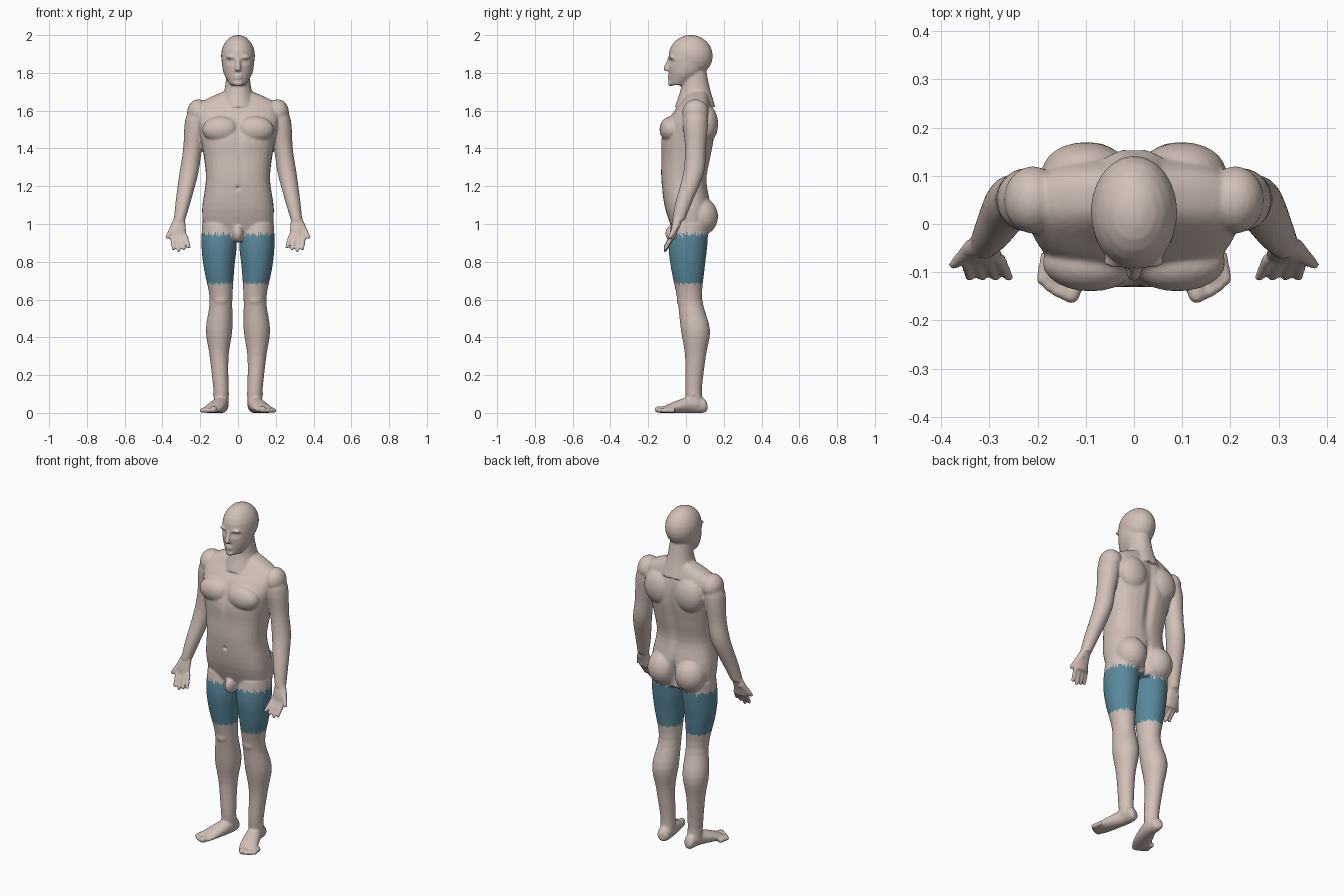
import bpy, bmesh, math
from mathutils import Vector, Matrix

default_cube = bpy.data.objects.get("Cube")
if default_cube:
    bpy.data.objects.remove(default_cube)


def make_material(name, red, green, blue):
    color = (red, green, blue, 1)
    material = bpy.data.materials.new(name)
    material.use_nodes = True
    material.diffuse_color = color
    shader = material.node_tree.nodes["Principled BSDF"]
    shader.inputs["Base Color"].default_value = color
    return material


bm = bmesh.new()
RIGHTWARD, BACKWARD, UPWARD = Vector((1, 0, 0)), Vector((0, 1, 0)), Vector((0, 0, 1))


def spline(before, start, end, after, t):
    """Smooth value between start and end."""
    tangent_in, tangent_out = (end - before) / 2, (after - start) / 2
    ease = t * t * (3 - 2 * t)
    return (start.lerp(end, ease) + tangent_in * t * (1 - t) ** 2
            - tangent_out * t * t * (1 - t))


def loft(rows, side=1, across=RIGHTWARD, along=BACKWARD, power=2, sides=32, steps=4):
    """Closed skin over rings given as x, y, z, half width, half depth."""
    rows = [Vector(row) for row in rows]
    padded = [rows[0], *rows, rows[-1]]
    stations = [spline(*padded[i:i + 4], step / steps)
                for i in range(len(rows) - 1) for step in range(steps)]
    stations.append(rows[-1])
    rings = []
    for x, y, z, width, depth in stations:
        ring = []
        for k in range(sides):
            angle = math.tau * k / sides
            c, s = math.cos(angle), math.sin(angle)
            point = Vector((x, y, z))
            point += across * width * math.copysign(abs(c) ** (2 / power), c)
            point += along * depth * math.copysign(abs(s) ** (2 / power), s)
            point.x *= side
            ring.append(bm.verts.new(point))
        rings.append(ring)
    for lower, upper in zip(rings, rings[1:]):
        for k in range(sides):
            bm.faces.new((lower[k - 1], lower[k], upper[k], upper[k - 1]))
    bm.faces.new(rings[0])
    bm.faces.new(rings[-1])


def limb(rows, side):
    """Loft whose rings are a little deeper than wide."""
    loft([(x, y, z, radius, radius * 1.1) for x, y, z, radius in rows], side)


def ball(center, size, side=1):
    x, y, z = center
    place = Matrix.Translation((x * side, y, z)) @ Matrix.Diagonal((*size, 1))
    bmesh.ops.create_uvsphere(bm, u_segments=24, v_segments=12, radius=1, matrix=place)


def digit(base, tip, base_radius, tip_radius, side):
    """Tapered finger or toe with a round end."""
    direction = Vector(tip) - Vector(base)
    across = direction.cross(RIGHTWARD).normalized()
    along = direction.cross(across).normalized()
    loft([(*base, base_radius, base_radius), (*tip, tip_radius, tip_radius)],
         side, across, along)
    ball(tip, [tip_radius] * 3, side)


# Torso
loft([(0, .06, 1.7, .08, .05), (0, .05, 1.64, .2, .08), (0, .03, 1.56, .22, .12),
      (0, .01, 1.46, .2, .14), (0, 0, 1.35, .18, .13), (0, -.01, 1.23, .17, .12),
      (0, .01, 1.08, .19, .12), (0, .02, .94, .18, .08)], power=2.5)
# Neck
limb([(0, .04, 1.82, .06), (0, .05, 1.72, .07), (0, .05, 1.62, .1)], side=1)
# Cranium and jaw
ball((0, .025, 1.89), (.09, .117, .111))
loft([(0, .015, 1.88, .088, .11), (0, 0, 1.8, .077, .09), (0, -.04, 1.735, .04, .045)])
# Nose, lips and chin
loft([(0, -.09, 1.87, .01, .01), (0, -.1, 1.82, .016, .02), (0, -.09, 1.81, .015, .015)])
for lip_height in (1.785, 1.772):
    ball((0, -.085, lip_height), (.022, .013, .007))
ball((0, -.08, 1.745), (.025, .016, .016))
# Groin
ball((0, -.06, .95), (.03, .05, .05))

for side in (1, -1):
    # Brow, chest, shoulder blade, shoulder and buttock
    ball((.035, -.076, 1.883), (.03, .016, .01), side)
    ball((.09, -.08, 1.5), (.1, .06, .07), side)
    ball((.1, .11, 1.53), (.09, .06, .1), side)
    ball((.21, .05, 1.59), (.06, .07, .07), side)
    ball((.09, .08, 1.04), (.09, .09, .1), side)
    # Arm
    limb([(.2, .05, 1.64, .04), (.22, .05, 1.55, .06), (.24, .05, 1.4, .05),
          (.26, .04, 1.27, .05), (.29, -.01, 1.12, .04), (.31, -.04, 1.02, .03)], side)
    # Palm
    loft([(.31, -.04, 1.03, .03, .025), (.32, -.06, .97, .045, .02),
          (.315, -.07, .92, .04, .015)], side)
    # Fingers, fanned from little to index
    for i in range(4):
        digit((.28 + .023 * i, -.07, .94), (.26 + .027 * i, -.11, .86 + .01 * abs(i - 2)),
              .013, .01, side)
    # Thumb
    digit((.33, -.045, 1), (.375, -.085, .93), .02, .01, side)
    # Leg
    limb([(.1, .02, 1, .09), (.1, .01, .88, .093), (.1, .01, .76, .08), (.09, .02, .6, .06),
          (.1, .05, .44, .07), (.1, .05, .3, .05), (.09, .04, .12, .04), (.09, .05, .04, .04)], side)
    # Kneecap and ankle bones
    ball((.09, -.02, .6), (.04, .03, .04), side)
    ball((.09, .04, .1), (.045, .02, .02), side)
    # Foot, turned outward
    loft([(.08, .11, .03, .02, .02), (.085, .09, .04, .035, .04), (.09, .03, .045, .04, .045),
          (.12, -.06, .03, .05, .03), (.145, -.12, .016, .05, .016)],
         side, Vector((.95, .3, 0)), UPWARD)
    # Toes from big to little
    for i in range(5):
        radius = .013 if i else .018
        digit((.12 + .015 * i, .01 * i - .1, radius),
              (.13 + .015 * i, .002 * i * i - .147, radius), radius, radius, side)

bmesh.ops.recalc_face_normals(bm, faces=bm.faces)
parts = bpy.data.meshes.new("body_parts")
bm.to_mesh(parts)
bm.free()
body = bpy.data.objects.new("body", parts)
bpy.context.collection.objects.link(body)

# Fuse the parts into one soft skin
fuse = body.modifiers.new("fuse", "REMESH")
fuse.mode = "VOXEL"
fuse.voxel_size = .006
soften = body.modifiers.new("soften", "SMOOTH")
soften.factor = .5
soften.iterations = 5
depsgraph = bpy.context.evaluated_depsgraph_get()
skin_mesh = bpy.data.meshes.new_from_object(body.evaluated_get(depsgraph))
body.modifiers.clear()
body.data = skin_mesh
bpy.data.meshes.remove(parts)


def hollow(facing, x, z, width, height, depth):
    """Press a soft dent into the front (-1) or back (1)."""
    for vertex in skin_mesh.vertices:
        if vertex.co.y * facing > 0:
            reach = ((abs(vertex.co.x) - x) / width) ** 2 + ((vertex.co.z - z) / height) ** 2
            vertex.co.y -= facing * depth * math.exp(-reach)


# Spine, buttock cleft, breastbone, navel
hollow(1, 0, 1.4, .025, .2, .016)
hollow(1, 0, 1.03, .016, .07, .03)
hollow(-1, 0, 1.48, .02, .08, .01)
hollow(-1, 0, 1.19, .01, .01, .012)
# Eye sockets, then eyelids raised within them
hollow(-1, .035, 1.86, .02, .013, .013)
hollow(-1, .035, 1.858, .01, .007, -.007)

# Blue thigh bands with ragged edges
skin_mesh.materials.clear()
skin_mesh.materials.append(make_material("skin", .64, .53, .48))
skin_mesh.materials.append(make_material("thigh_blue", .1, .25, .33))
for face in skin_mesh.polygons:
    x, y, z = face.center
    angle = math.atan2(y, abs(x) - .1)
    ragged = math.sin(angle * 23) * math.sin(angle * 9 + x) + math.sin(angle * 41) / 2
    in_band = .685 + .008 * ragged < z < .945 + .012 * ragged
    is_leg = abs(x) < .22
    is_groin = abs(x) < .03 and y < -.06
    face.material_index = int(in_band and is_leg and not is_groin)
    face.use_smooth = True
